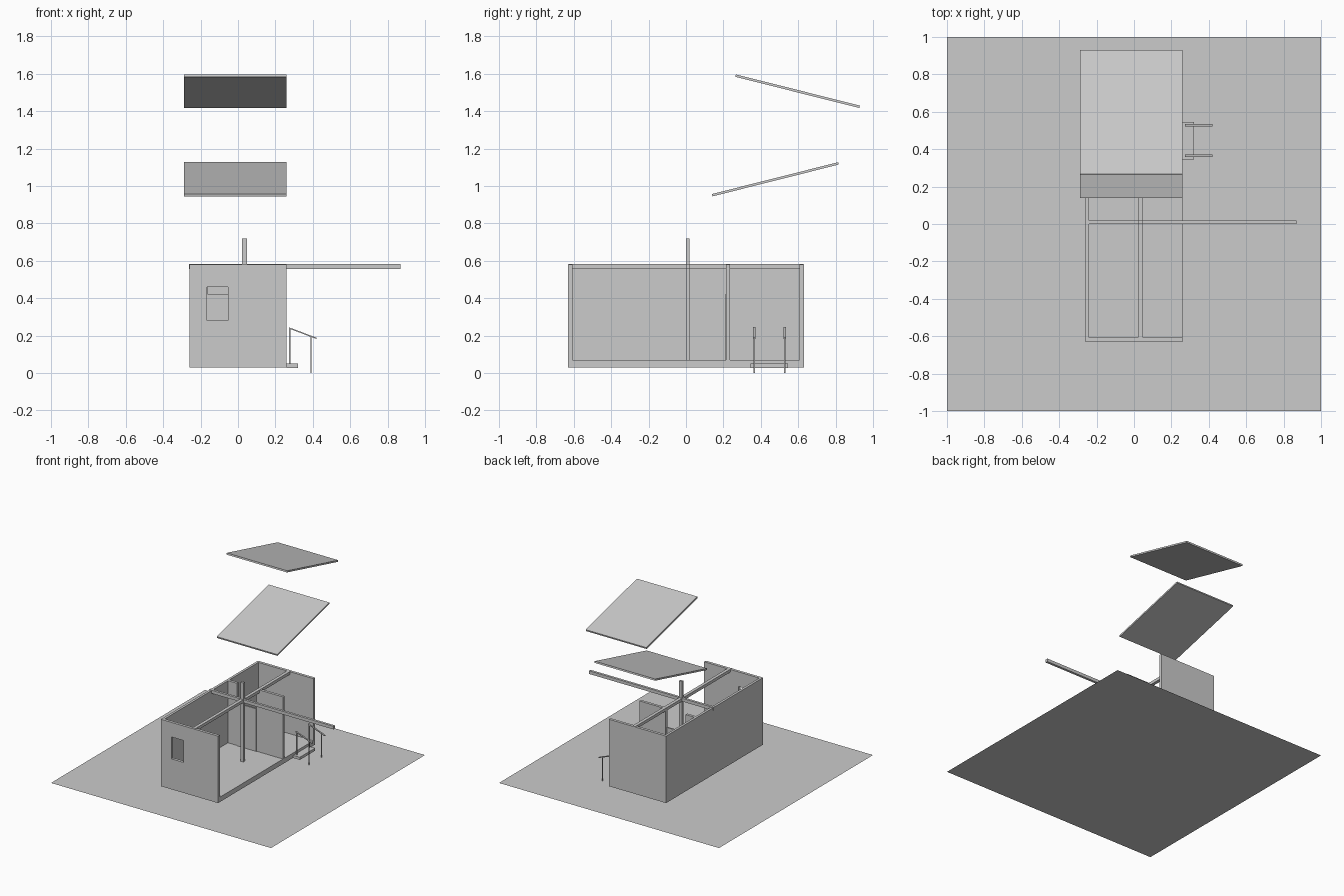
import bpy
import math
from mathutils import Vector

if "Cube" in bpy.data.objects:
    bpy.data.objects.remove(bpy.data.objects["Cube"])


def mesh_object(name, verts, faces):
    me = bpy.data.meshes.new(name)
    me.from_pydata(verts, [], faces)
    me.update()
    ob = bpy.data.objects.new(name, me)
    bpy.context.collection.objects.link(ob)
    return ob


def prism(name, bottom, offset):
    """Sweep a closed polygon along an offset vector."""
    n = len(bottom)
    off = Vector(offset)
    verts = [Vector(p) for p in bottom] + [Vector(p) + off for p in bottom]
    faces = [list(range(n))[::-1], list(range(n, 2 * n))]
    faces += [[i, (i + 1) % n, (i + 1) % n + n, i + n] for i in range(n)]
    return mesh_object(name, verts, faces)


def box(name, x, y, z):
    base = [(x[0], y[0], z[0]), (x[1], y[0], z[0]),
            (x[1], y[1], z[0]), (x[0], y[1], z[0])]
    return prism(name, base, (0, 0, z[1] - z[0]))


def bar(name, y, half_width, a, b, thick):
    """Flat slanted rail in the xz plane from a to b."""
    (x0, z0), (x1, z1) = a, b
    profile = [(x0, y - half_width, z0), (x1, y - half_width, z1),
               (x1, y - half_width, z1 + thick), (x0, y - half_width, z0 + thick)]
    return prism(name, profile, (0, 2 * half_width, 0))


def roof(name, a, b, thick=0.013):
    """Tilted slab in the yz plane, a and b on its centre line."""
    a, b = Vector(a), Vector(b)
    d = (b - a).normalized()
    n = Vector((-d.y, d.x)) * thick / 2
    profile = [(-0.29, p.x, p.y) for p in (a - n, b - n, b + n, a + n)]
    return prism(name, profile, (0.55, 0, 0))


# Ground sheet
mesh_object("ground", [(-1, -1, 0), (1, -1, 0), (1, 1, 0), (-1, 1, 0)], [(0, 1, 2, 3)])

# Three outer walls, open towards +x
outline = [(0.26, -0.63), (0.26, -0.607), (-0.24, -0.607), (-0.24, 0.607),
           (0.26, 0.607), (0.26, 0.63), (-0.26, 0.63), (-0.26, -0.63)]
walls = prism("outer_walls", [(x, y, 0.03) for x, y in outline[::-1]], (0, 0, 0.55))

# Window opening in the front wall
cutter = box("window_cutter", (-0.165, -0.053), (-0.7, -0.55), (0.28, 0.46))
cutter.hide_render = True
cutter.hide_viewport = True
cut = walls.modifiers.new("window", 'BOOLEAN')
cut.object = cutter
cut.operation = 'DIFFERENCE'
cut.solver = 'EXACT'

# Floor slab
box("floor", (-0.24, 0.26), (-0.607, 0.607), (0.03, 0.07))

# Partition with a door between its two parts
box("partition_right", (0.02, 0.26), (0.213, 0.235), (0.07, 0.58))
box("partition_left", (-0.24, -0.16), (0.213, 0.235), (0.07, 0.58))
box("door", (-0.16, 0.02), (0.208, 0.22), (0.07, 0.42))

# Post and crossing beams
box("post", (0.022, 0.048), (0.0, 0.02), (0.07, 0.72))
box("long_beam", (0.022, 0.048), (-0.628, 0.628), (0.558, 0.582))
box("cross_beam", (-0.262, 0.868), (0.0, 0.02), (0.557, 0.583))

# Entrance step and handrails
box("step", (0.258, 0.32), (0.345, 0.545), (0.028, 0.05))
for side, y in (("front", 0.365), ("back", 0.528)):
    box(side + "_inner_rail_post", (0.274, 0.281), (y - 0.003, y + 0.003), (0.05, 0.24))
    box(side + "_outer_rail_post", (0.387, 0.394), (y - 0.003, y + 0.003), (0.0, 0.197))
    bar(side + "_handrail", y, 0.006, (0.272, 0.238), (0.42, 0.182), 0.007)

# Floating roof slabs
roof("lower_roof", (0.14, 0.951), (0.815, 1.121))
roof("upper_roof", (0.265, 1.59), (0.928, 1.424))
